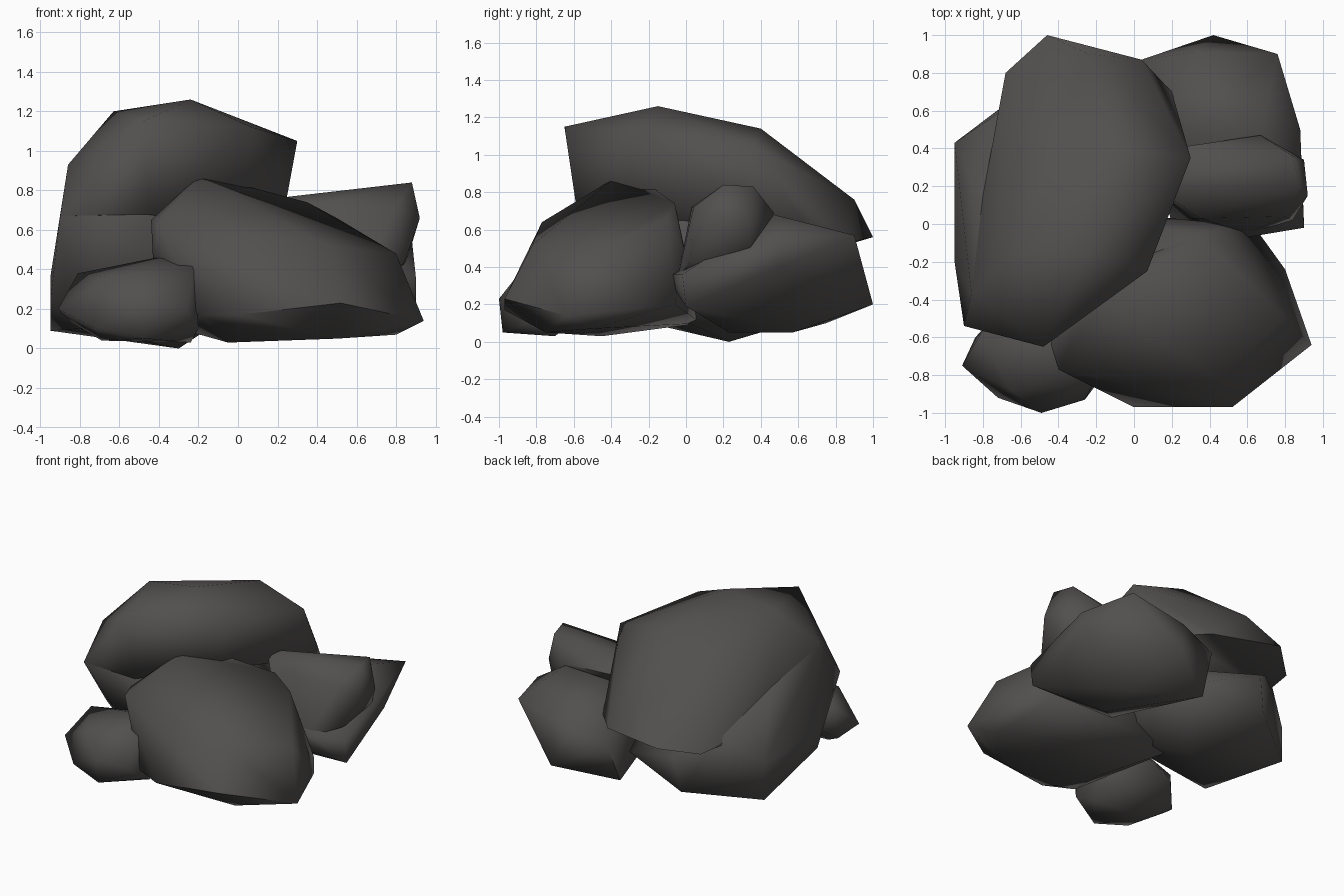
import bpy
import bmesh
from math import radians

# Remove only the default cube
default_cube = bpy.data.objects.get("Cube")
if default_cube is not None:
    bpy.data.objects.remove(default_cube, do_unlink=True)

# One stone colour for the whole pile
stone = bpy.data.materials.new("dark_grey_stone")
stone.use_nodes = True
stone_colour = (.085, .08, .078, 1)
stone.diffuse_color = stone_colour
shader = next(node for node in stone.node_tree.nodes if node.type == "BSDF_PRINCIPLED")
shader.inputs["Base Color"].default_value = stone_colour
shader.inputs["Roughness"].default_value = .9


def make_rock(name, corners, smooth_angle=radians(70)):
    """Wrap a chipped boulder around its few outermost corners."""
    bm = bmesh.new()
    for corner in corners:
        bm.verts.new(corner)
    hull = bmesh.ops.convex_hull(bm, input=bm.verts[:])
    buried = {item for item in hull["geom_interior"] + hull["geom_unused"]
              if isinstance(item, bmesh.types.BMVert)}
    bmesh.ops.delete(bm, geom=list(buried), context="VERTS")
    # Merge nearly coplanar triangles into broad facets
    bmesh.ops.dissolve_limit(bm, angle_limit=radians(3), verts=bm.verts[:], edges=bm.edges[:])
    bmesh.ops.recalc_face_normals(bm, faces=bm.faces[:])
    mesh = bpy.data.meshes.new(name)
    bm.to_mesh(mesh)
    bm.free()
    mesh.materials.append(stone)
    rock = bpy.data.objects.new(name, mesh)
    bpy.context.collection.objects.link(rock)
    bpy.ops.object.select_all(action="DESELECT")
    rock.select_set(True)
    bpy.context.view_layer.objects.active = rock
    bpy.ops.object.shade_smooth_by_angle(angle=smooth_angle)
    return rock


# Large leaning slab on top of the pile
make_rock("leaning_slab", [
    (-.48, -.65, 1.15), (-.24, -.15, 1.26), (-.63, -.15, 1.2), (-.1, .4, 1.14),
    (.3, .35, 1.05), (.07, -.25, 1.12), (.03, -.24, .75), (.25, .3, .78),
    (.2, .7, .53), (.04, .87, .53), (-.24, .9, .76), (-.46, 1, .56),
    (-.68, .8, .5), (-.86, -.37, .93), (-.9, -.54, .67), (-.45, -.58, .68),
    (-.8, .15, .78), (-.72, .55, .5),
])

# Low block supporting the slab, flush with its front and left sides
make_rock("base_rock", [
    (-.95, .43, .09), (-.95, -.2, .24), (-.8, -.2, .1), (-.5, .77, .16),
    (-.3, .23, 0), (-.95, .43, .36), (-.95, -.2, .36), (-.45, .8, .42),
    (-.9, -.54, .67), (-.45, -.58, .67), (-.86, -.37, .93), (-.8, .15, .78),
    (-.7, .6, .59), (.1, .1, .6), (.05, .6, .25), (0, -.2, .2),
])

# Broad boulder at the front
make_rock("front_boulder", [
    (-.2, -.39, .87), (-.1, -.23, .86), (.35, -.06, .74), (-.44, -.64, .65),
    (-.4, -.77, .64), (.8, -.5, .48), (.5, -.1, .66), (.5, 0, .45),
    (.94, -.64, .14), (.8, -.5, .07), (.8, -.24, .18), (.52, -.97, .23),
    (-.05, -.45, .03), (0, -.82, .1), (.5, -.75, .05), (.1, -.94, .25),
    (.67, -.06, .2), (-.2, -.87, .17), (0, -.97, .17), (.45, -.82, .52),
    (-.43, -.6, .45), (-.1, 0, .35), (-.3, .08, .1),
])

# Small stone in the front corner
make_rock("small_front_stone", [
    (-.91, -.75, .2), (-.81, -.58, .38), (-.31, -.65, .48), (-.22, -.85, .42),
    (-.49, -1, .23), (-.47, -.98, .05), (-.72, -.92, .1), (-.26, -.93, .2),
    (-.2, -.85, .1), (-.69, -.7, .04), (-.24, -.7, .03), (-.84, -.6, .13),
    (-.25, -.4, .4), (-.7, -.45, .25), (-.65, -.88, .36),
])

# Squat boulder at the back
make_rock("back_boulder", [
    (.76, .9, .57), (.42, 1, .2), (.32, .91, .48), (.04, .87, .38),
    (.02, .75, .1), (.88, .5, .55), (.86, .5, .4), (.9, -.02, .36),
    (.9, 0, .19), (.6, -.07, .36), (.6, -.06, .28), (.5, .57, .05),
    (.45, .23, .05), (.2, 0, .2), (.2, .45, .65), (.67, .47, .68),
])

# Upper stone wedged against the slab
make_rock("upper_side_stone", [
    (.88, .2, .84), (.84, .36, .83), (.92, .15, .66), (.9, .34, .62),
    (.84, .02, .43), (.8, .04, .72), (.35, .03, .72), (.3, .03, .4),
    (.67, .47, .69), (.1, .2, .75), (.2, .4, .68), (.6, -.05, .32),
    (.84, .35, .4),
])
